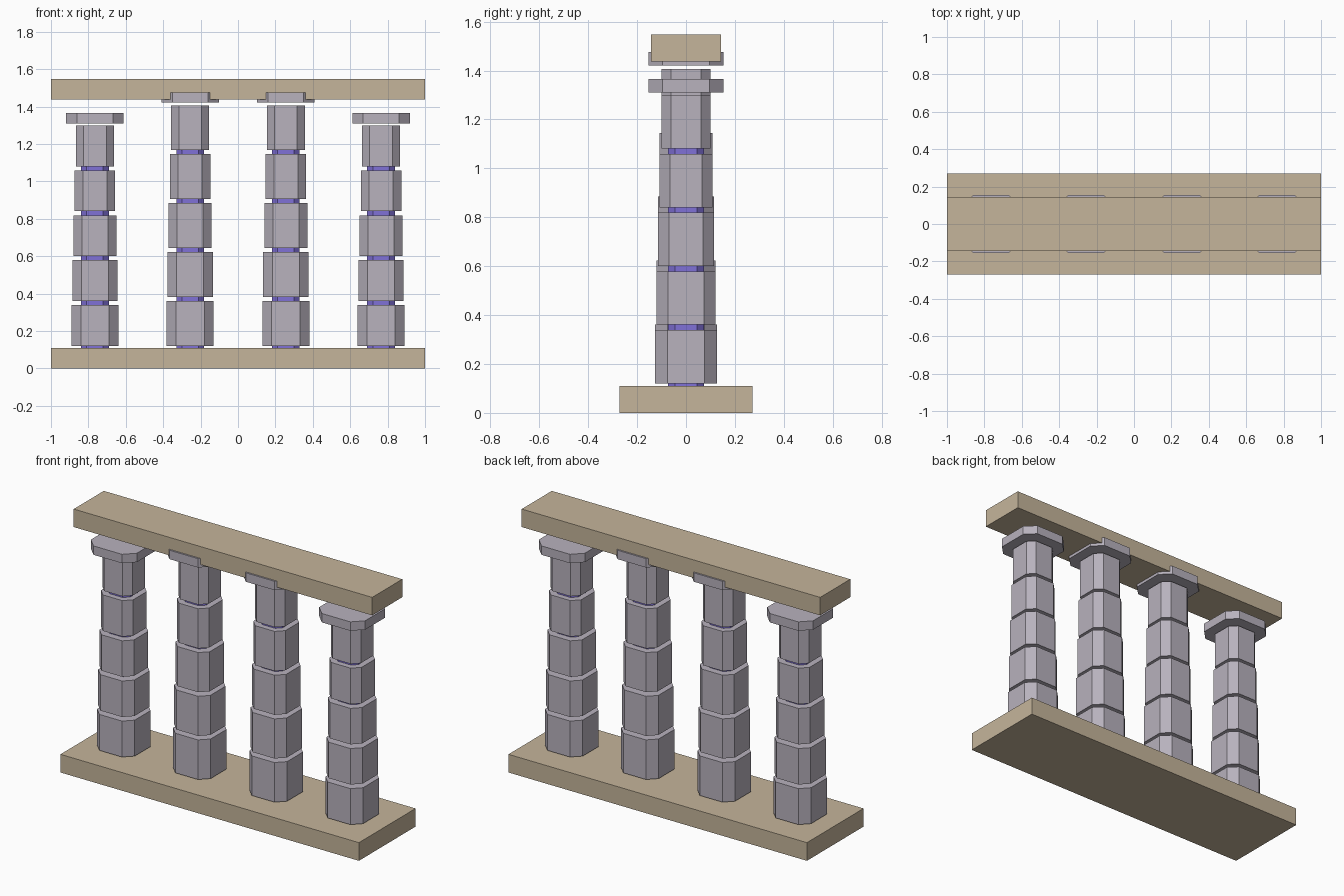
import bpy, bmesh

if "Cube" in bpy.data.objects:
    bpy.data.objects.remove(bpy.data.objects["Cube"])


def material(name, rgb):
    """Flat material from 0-255 sRGB values."""
    lin = [((c / 255 + 0.055) / 1.055) ** 2.4 for c in rgb]
    m = bpy.data.materials.new(name)
    m.diffuse_color = (*lin, 1)
    m.use_nodes = True
    m.node_tree.nodes["Principled BSDF"].inputs["Base Color"].default_value = m.diffuse_color
    return m


TAN = material("sandstone tan", (197, 181, 155))
GREY = material("stone grey", (184, 178, 189))
PURPLE = material("core purple", (128, 113, 215))


def prism(name, outline, z0, z1, mat, x=0):
    """Extrude a flat outline from z0 to z1."""
    bm = bmesh.new()
    face = bm.faces.new([bm.verts.new((px, py, 0)) for px, py in outline])
    top = bmesh.ops.extrude_face_region(bm, geom=[face])["geom"]
    for v in top:
        if isinstance(v, bmesh.types.BMVert):
            v.co.z = z1 - z0
    bmesh.ops.recalc_face_normals(bm, faces=bm.faces)
    mesh = bpy.data.meshes.new(name)
    bm.to_mesh(mesh)
    bm.free()
    mesh.materials.append(mat)
    ob = bpy.data.objects.new(name, mesh)
    ob.location = (x, 0, z0)
    bpy.context.collection.objects.link(ob)
    return ob


def rect(hx, hy):
    return [(-hx, -hy), (hx, -hy), (hx, hy), (-hx, hy)]


def octagon(r, ratio=0.6):
    """Square with chamfered corners; flats span ratio * r either side."""
    f = r * ratio
    return [(f, -r), (r, -f), (r, f), (f, r), (-f, r), (-r, f), (-r, -f), (-f, -r)]


# Base slab and top beam
prism("base_slab", rect(1, 0.271), 0, 0.11, TAN)
prism("top_beam", rect(1, 0.144), 1.438, 1.547, TAN)

# Columns: stacked drums around a thin core, with a floating cap
RADII = (0.126, 0.121, 0.115, 0.108, 0.101)


def column(label, x, height, pitch, cap_z):
    for i, r in enumerate(RADII):
        z = 0.121 + i * pitch
        prism(f"{label}_drum_{i + 1}", octagon(r), z, z + height, GREY, x)
    prism(f"{label}_core", octagon(0.074), 0.10, 0.121 + 4 * pitch + 0.1, PURPLE, x)
    prism(f"{label}_cap", octagon(0.154, 0.62), cap_z, cap_z + 0.054, GREY, x)


for side, s in (("left", -1), ("right", 1)):
    column(f"{side}_outer_column", s * 0.765, 0.218, 0.2400, 1.311)
    column(f"{side}_inner_column", s * 0.256, 0.240, 0.2615, 1.421)
